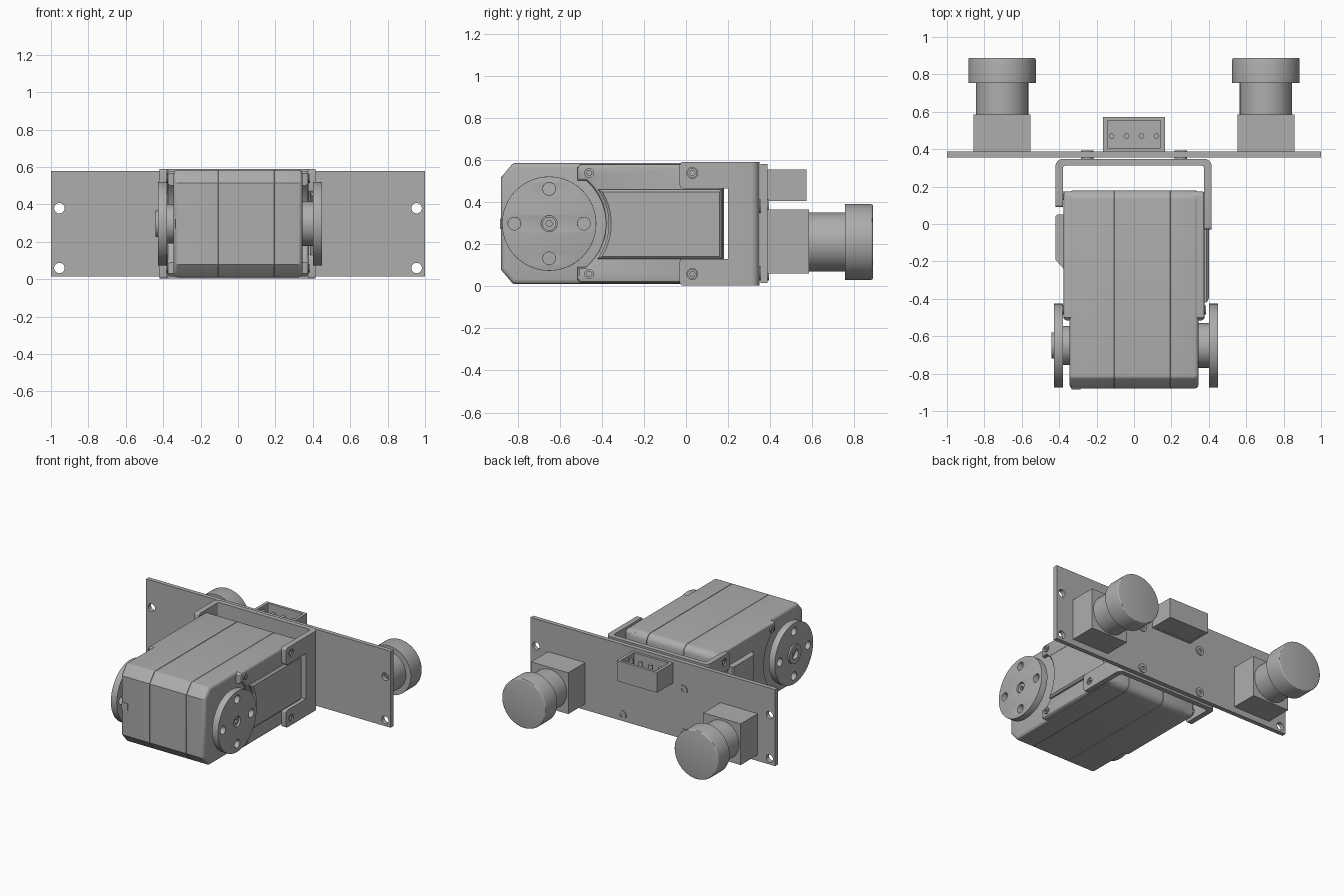
import bpy, bmesh
from math import sin, cos, pi, radians, sqrt, atan2

cube = bpy.data.objects.get("Cube")
if cube:
    bpy.data.objects.remove(cube, do_unlink=True)

grey = bpy.data.materials.new("plain grey")
grey.use_nodes = True
grey.diffuse_color = (0.42, 0.42, 0.42, 1)
grey.node_tree.nodes["Principled BSDF"].inputs["Base Color"].default_value = grey.diffuse_color
parts = []


def arc(cx, cy, r, a0, a1, n=8):
    return [(cx + r * cos(radians(a0 + (a1 - a0) * i / n)),
             cy + r * sin(radians(a0 + (a1 - a0) * i / n))) for i in range(n + 1)]


def circle(cx, cy, r, n=40):
    return arc(cx, cy, r, 0, 360, n)[:-1]


def rect(x0, x1, y0, y1, r=0):
    if not r:
        return [(x0, y0), (x1, y0), (x1, y1), (x0, y1)]
    return (arc(x0 + r, y0 + r, r, 180, 270, 5) + arc(x1 - r, y0 + r, r, 270, 360, 5)
            + arc(x1 - r, y1 - r, r, 0, 90, 5) + arc(x0 + r, y1 - r, r, 90, 180, 5))


def prism(name, axis, lo, hi, outline, holes=(), bevel_lo=0, bevel_hi=0, segments=3):
    """Extrude an outline with holes along an axis; x uses (y, z), y uses (x, z), z uses (x, y)."""
    curve = bpy.data.curves.new(name, 'CURVE')
    curve.dimensions, curve.fill_mode, curve.extrude = '2D', 'BOTH', (hi - lo) / 2
    for loop in [outline, *holes]:
        spline = curve.splines.new('POLY')
        spline.points.add(len(loop) - 1)
        for point, (u, v) in zip(spline.points, loop):
            point.co = (u, v, 0, 1)
        spline.use_cyclic_u = True
    temp = bpy.data.objects.new("temp", curve)
    bpy.context.collection.objects.link(temp)
    bpy.context.view_layer.update()
    mesh = bpy.data.meshes.new_from_object(temp.evaluated_get(bpy.context.evaluated_depsgraph_get()))
    bpy.data.objects.remove(temp, do_unlink=True)
    bpy.data.curves.remove(curve)

    bm = bmesh.new()
    bm.from_mesh(mesh)
    bmesh.ops.remove_doubles(bm, verts=bm.verts, dist=0.00005)
    if not holes:
        bmesh.ops.dissolve_limit(bm, angle_limit=0.01, verts=bm.verts, edges=bm.edges)
    mid = (lo + hi) / 2
    for v in bm.verts:
        a, b, w = v.co.x, v.co.y, v.co.z + mid
        v.co = {'x': (w, a, b), 'y': (a, w, b), 'z': (a, b, w)}[axis]
    bmesh.ops.recalc_face_normals(bm, faces=bm.faces)
    k = 'xyz'.index(axis)
    for level, width in ((lo, bevel_lo), (hi, bevel_hi)):
        if width:
            rim = [e for e in bm.edges if all(abs(v.co[k] - level) < 0.0005 for v in e.verts)
                   and len(e.link_faces) == 2 and e.calc_face_angle(0) > 0.5]
            bmesh.ops.bevel(bm, geom=rim, offset=width, segments=segments,
                            profile=0.5, affect='EDGES', clamp_overlap=True)
    bm.to_mesh(mesh)
    bm.free()
    mesh.name = name
    mesh.materials.clear()
    mesh.materials.append(grey)
    obj = bpy.data.objects.new(name, mesh)
    bpy.context.collection.objects.link(obj)
    parts.append(obj)
    return obj


def side_prism(name, side, inner, outer, outline, holes=(), bevel=0):
    """Extrude a side profile outward from x = inner to x = outer on the given side."""
    if side > 0:
        return prism(name, 'x', inner, outer, outline, holes, bevel_hi=bevel)
    return prism(name, 'x', -outer, -inner, outline, holes, bevel_lo=bevel)


HUB_Y, HUB_Z = -0.65, 0.297

# Motor case in three slices with fine seams
case = ([(-0.88, 0.08)] + arc(-0.81, 0.035, 0.025, 225, 270, 4) + arc(0.13, 0.06, 0.05, 270, 360, 6)
        + arc(0.13, 0.535, 0.05, 0, 90, 6) + arc(-0.81, 0.56, 0.025, 90, 135, 4) + [(-0.88, 0.515)])
prism("case_middle", 'x', -0.108, 0.196, case, bevel_lo=0.004, bevel_hi=0.004, segments=1)
prism("case_right_slice", 'x', -0.345, -0.108, case, bevel_lo=0.022)
prism("case_left_slice", 'x', 0.196, 0.345, case, bevel_hi=0.022)
prism("front_notch_plate", 'y', -0.884, -0.876, rect(-0.335, -0.285, 0.272, 0.322))

# Thicker cheeks behind the discs, scooped around them
scoop = 0.27
a = 180 / pi * atan2(0.205, sqrt(scoop ** 2 - 0.205 ** 2))
cheek = ([(-0.515, 0.03), (-0.5, 0.015)] + rect(-0.5, 0.175, 0.015, 0.58, 0.03)[6:18]
         + [(-0.5, 0.58), (-0.515, 0.565), (-0.515, HUB_Z + 0.205)]
         + arc(HUB_Y, HUB_Z, scoop, a, -a, 20) + [(-0.515, HUB_Z - 0.205)])
for side, label in ((1, "left"), (-1, "right")):
    side_prism(label + "_cheek", side, 0.30, 0.377, cheek, bevel=0.016)

# Raised panel on one cheek, cable cover on the other
panel = ([(-0.42, 0.13), (0.17, 0.13), (0.17, 0.46), (-0.42, 0.46)]
         + arc(HUB_Y, HUB_Z, 0.283, 30, -30, 12))
prism("left_raised_panel", 'x', 0.37, 0.40, panel, bevel_hi=0.012, segments=1)
prism("right_cable_cover", 'z', 0.13, 0.46,
      [(-0.37, -0.245), (-0.38, -0.235), (-0.42, -0.19), (-0.42, 0.04), (-0.41, 0.05), (-0.37, 0.05)])

# Output discs with four holes, hubs and centre bolts
offsets = ((0.165, 0), (-0.165, 0), (0, 0.165), (0, -0.165))
for side, label, x0, x1, hub in ((1, "left", 0.40, 0.449, 0.12), (-1, "right", 0.38, 0.428, 0.105)):
    holes = [circle(HUB_Y + dy, HUB_Z + dz, 0.03, 20) for dy, dz in offsets]
    side_prism(label + "_disc", side, x0, x1, circle(HUB_Y, HUB_Z, 0.224, 64),
               holes + [circle(HUB_Y, HUB_Z, 0.038, 20)], 0.006)
    side_prism(label + "_hub", side, 0.33, x0 + 0.002, circle(HUB_Y, HUB_Z, hub))
    side_prism(label + "_hub_bolt", side, x0, x1 - 0.012, circle(HUB_Y, HUB_Z, 0.033, 20),
               [circle(HUB_Y, HUB_Z, 0.016, 6)])
prism("right_disc_collar", 'x', -0.44, -0.425, circle(HUB_Y, HUB_Z, 0.07),
      [circle(HUB_Y, HUB_Z, 0.035, 20)])

# Bracket: bent strip around the back, with two tabs on each arm
strip = ([(0.415, 0.2)] + arc(0.375, 0.308, 0.04, 0, 90, 6) + arc(-0.38, 0.308, 0.04, 90, 180, 6)
         + [(-0.42, 0.2), (-0.38, 0.2)] + arc(-0.365, 0.297, 0.015, 180, 90, 4)
         + arc(0.36, 0.297, 0.015, 90, 0, 4) + [(0.375, 0.2)])
prism("bracket_strip", 'z', 0.003, 0.59, strip)
for side, label, x0, x1, tip in ((1, "left", 0.375, 0.415, -0.03), (-1, "right", 0.38, 0.42, 0.09)):
    for z0, z1, level in ((0.003, 0.13, "lower"), (0.465, 0.59, "upper")):
        zc = 0.058 if level == "lower" else 0.538
        tab = [(0.2, z0), (0.2, z1)] + arc(tip + 0.015, z1 - 0.015, 0.015, 90, 180, 4) \
            + arc(tip + 0.015, z0 + 0.015, 0.015, 180, 270, 4)
        side_prism(f"{label}_{level}_bracket_tab", side, x0, x1, tab, [circle(tip + 0.06, zc, 0.026, 20)])
        for y, depth, spot in ((tip + 0.06, x1 - 0.006, "bracket"), (-0.46, 0.386, "case")):
            side_prism(f"{label}_{level}_{spot}_screw", side, 0.36, depth, circle(y, zc, 0.023, 20),
                       [circle(y, zc, 0.013, 6)])

# Circuit board with corner holes and mounting screws
prism("board", 'y', 0.355, 0.387, rect(-1, 1, 0.015, 0.58),
      [circle(x, z, 0.028, 24) for x in (-0.955, 0.955) for z in (0.06, 0.38)])
for x in (-0.25, 0.25):
    for z in (0.06, 0.38):
        prism("board_screw", 'y', 0.345, 0.394, circle(x, z, 0.033, 24), [circle(x, z, 0.014, 6)])

# Pair of camera modules
for x, label in ((0.705, "left"), (-0.705, "right")):
    prism(label + "_camera_base", 'y', 0.385, 0.585, rect(x - 0.152, x + 0.152, 0.06, 0.365))
    prism(label + "_lens_barrel", 'y', 0.58, 0.76, circle(x, 0.21, 0.14, 48))
    prism(label + "_lens_cap", 'y', 0.755, 0.888, circle(x, 0.21, 0.18, 64), bevel_hi=0.009)

# Socket open at the top, with four pins
prism("socket_wall", 'z', 0.405, 0.555, rect(-0.165, 0.165, 0.386, 0.573),
      [rect(-0.143, 0.143, 0.405, 0.553)])
prism("socket_floor", 'z', 0.406, 0.44, rect(-0.15, 0.15, 0.395, 0.56))
for i in range(4):
    prism("socket_pin", 'z', 0.43, 0.54, circle(-0.12 + 0.08 * i, 0.47, 0.015, 16))

# Smooth curved surfaces, keep edges crisp
bpy.ops.object.select_all(action='DESELECT')
for obj in parts:
    obj.select_set(True)
bpy.context.view_layer.objects.active = parts[0]
bpy.ops.object.shade_smooth_by_angle(angle=radians(30))
